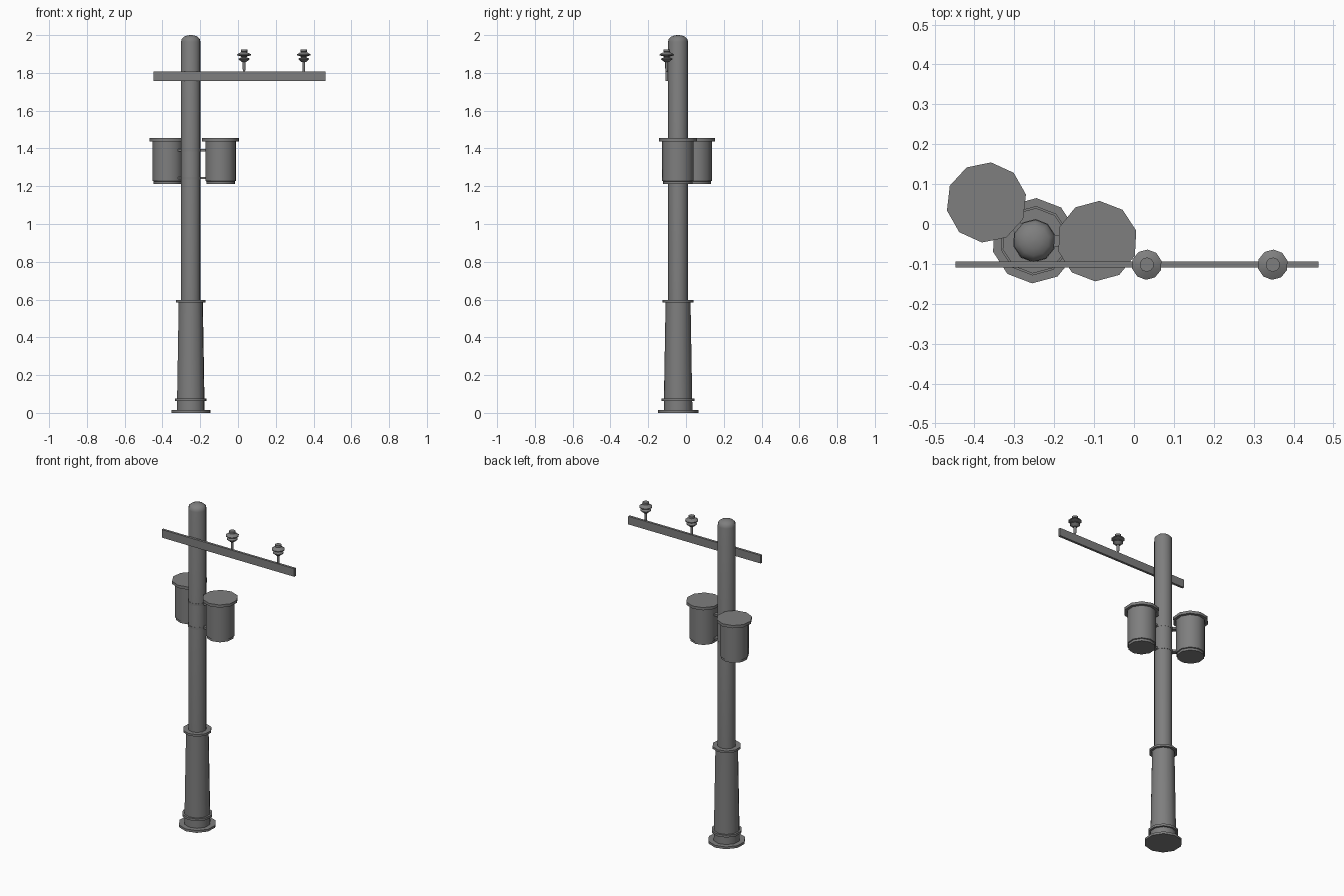
import bpy
import math
from mathutils import Vector

if "Cube" in bpy.data.objects:
    bpy.data.objects.remove(bpy.data.objects["Cube"])

# One weathered grey for everything
grey = bpy.data.materials.new("weathered grey")
grey.use_nodes = True
colour = (0.21, 0.21, 0.21, 1)
grey.diffuse_color = colour
grey.node_tree.nodes["Principled BSDF"].inputs["Base Color"].default_value = colour

SIDES = 10
POLE = Vector((-0.25, -0.042, 0))


def finish(obj):
    obj.data.materials.append(grey)
    bpy.ops.object.select_all(action='DESELECT')
    obj.select_set(True)
    bpy.context.view_layer.objects.active = obj
    bpy.ops.object.shade_smooth_by_angle(angle=math.radians(40))
    return obj


def lathe(name, profile, centre, phase=15):
    """Turn a closed solid from (radius, height) pairs, bottom to top."""
    verts, faces = [], []
    for r, z in profile:
        for i in range(SIDES):
            a = math.radians(phase) + math.tau * i / SIDES
            verts.append((r * math.cos(a), r * math.sin(a), z))
    for k in range(len(profile) - 1):
        for i in range(SIDES):
            j = (i + 1) % SIDES
            a, b = k * SIDES, (k + 1) * SIDES
            faces.append((a + i, a + j, b + j, b + i))
    faces.append(tuple(reversed(range(SIDES))))
    faces.append(tuple(range(len(verts) - SIDES, len(verts))))
    mesh = bpy.data.meshes.new(name)
    mesh.from_pydata(verts, [], faces)
    obj = bpy.data.objects.new(name, mesh)
    obj.location = (centre[0], centre[1], 0)
    bpy.context.collection.objects.link(obj)
    return finish(obj)


def box(name, centre, size, turn=0):
    bpy.ops.mesh.primitive_cube_add(size=1, location=centre, rotation=(0, 0, turn))
    obj = bpy.context.object
    obj.name = name
    obj.scale = size
    bpy.ops.object.transform_apply(location=False, rotation=False, scale=True)
    return finish(obj)


# Pole with a rounded top
lathe("pole", [(0.053, 0.58), (0.053, 1.965), (0.049, 1.98), (0.038, 1.991),
               (0.02, 1.998), (0.004, 2.0)], POLE)

# Tapered base with foot, ring and collar
lathe("base_sleeve", [(0.076, 0.01), (0.075, 0.07), (0.066, 0.59)], POLE)
lathe("base_foot", [(0.107, 0), (0.107, 0.014)], POLE)
lathe("base_ring", [(0.087, 0.063), (0.087, 0.077)], POLE)
lathe("base_collar", [(0.082, 0.585), (0.082, 0.598)], POLE)

# Cross arm fixed to the front of the pole
box("cross_arm", (0.008, -0.102, 1.782), (0.91, 0.015, 0.05))

# Insulators on pins
for n, x in enumerate((0.032, 0.348)):
    lathe(f"insulator_pin_{n + 1}", [(0.005, 1.8), (0.008, 1.825), (0.008, 1.87)], (x, -0.102))
    lathe(f"insulator_{n + 1}",
          [(0.012, 1.857), (0.03, 1.872), (0.03, 1.876), (0.014, 1.882), (0.016, 1.887),
           (0.038, 1.893), (0.038, 1.898), (0.02, 1.908), (0.012, 1.91),
           (0.018, 1.912), (0.018, 1.924)], (x, -0.102))

# Transformer cans, each held by two brackets
cans = {"left": ((-0.092, -0.043), 15), "right": ((-0.37, 0.054), 11.5)}
for side, (place, phase) in cans.items():
    lathe(f"transformer_{side}", [(0.078, 1.212), (0.078, 1.226), (0.084, 1.228),
                                  (0.084, 1.44)], place, phase)
    lathe(f"transformer_lid_{side}", [(0.101, 1.438), (0.101, 1.455)], place, phase)
    way = Vector((place[0], place[1], 0)) - POLE
    for level, z in (("lower", 1.243), ("upper", 1.39)):
        box(f"bracket_{side}_{level}", POLE + way * 0.4 + Vector((0, 0, z)),
            (0.09, 0.028, 0.012), math.atan2(way.y, way.x))

# Straps round the pole
for level, z in (("lower", 1.243), ("upper", 1.39)):
    lathe(f"strap_{level}", [(0.0545, z - 0.007), (0.0545, z + 0.007)], POLE)
